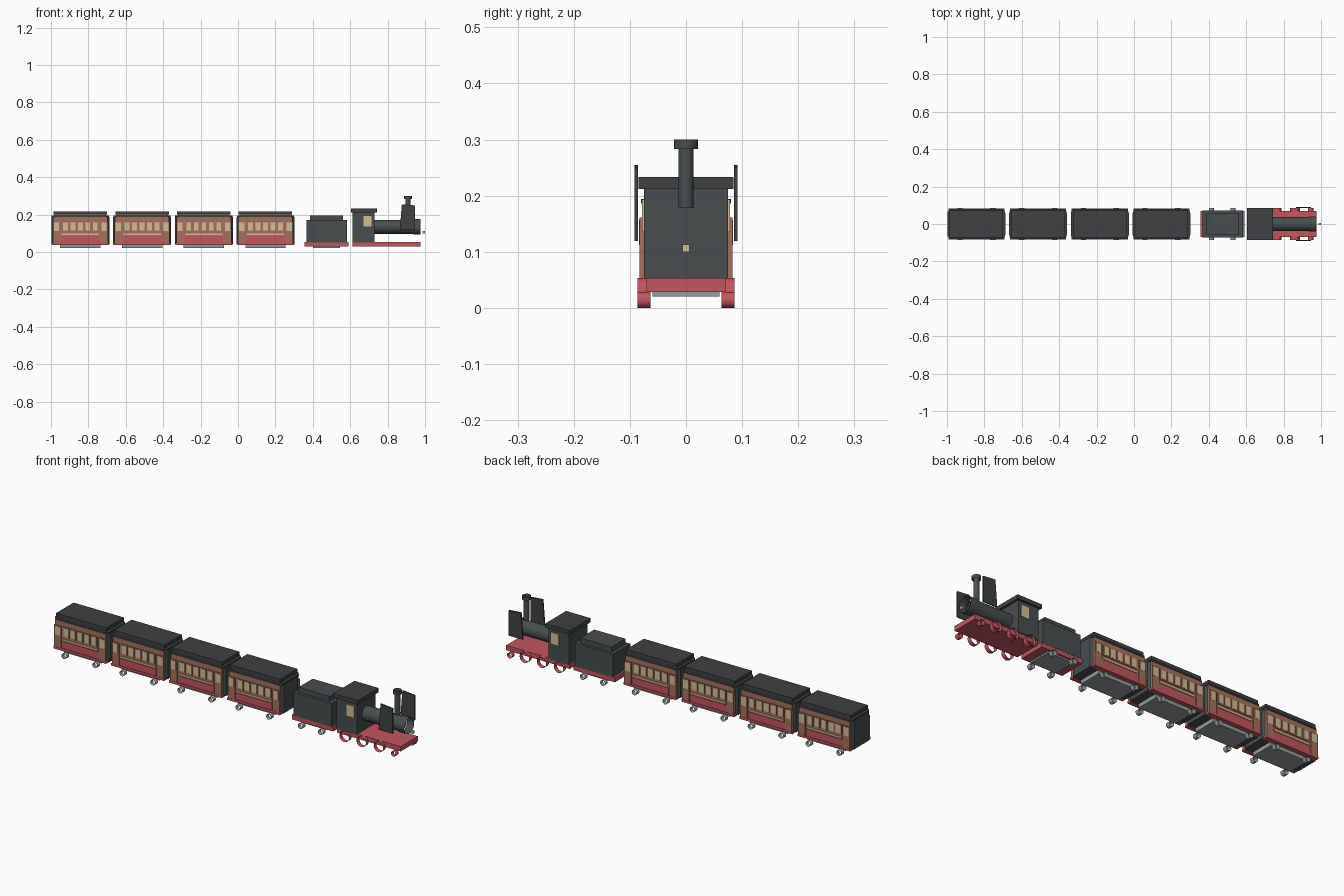
import bpy, bmesh
from math import pi
from mathutils import Matrix, Vector

if "Cube" in bpy.data.objects:
    bpy.data.objects.remove(bpy.data.objects["Cube"])


def mat(name, rgb):
    m = bpy.data.materials.new(name)
    m.diffuse_color = (*rgb, 1)
    m.use_nodes = True
    m.node_tree.nodes["Principled BSDF"].inputs["Base Color"].default_value = m.diffuse_color
    return m


DARK = mat("dark_grey", (0.065, 0.075, 0.078))
ROOF = mat("roof_grey", (0.05, 0.052, 0.055))
RED = mat("red", (0.55, 0.09, 0.11))
BROWN = mat("brown", (0.38, 0.16, 0.11))
CREAM = mat("cream", (0.65, 0.52, 0.30))
STEEL = mat("steel", (0.30, 0.33, 0.34))


def finish(name, bm, material, smooth=False):
    bmesh.ops.recalc_face_normals(bm, faces=bm.faces)
    me = bpy.data.meshes.new(name)
    bm.to_mesh(me)
    bm.free()
    for p in me.polygons:
        p.use_smooth = smooth
    me.materials.append(material)
    ob = bpy.data.objects.new(name, me)
    bpy.context.collection.objects.link(ob)
    return ob


def add_box(bm, x0, x1, y0, y1, z0, z1):
    m = Matrix.Translation(((x0 + x1) / 2, (y0 + y1) / 2, (z0 + z1) / 2))
    m = m @ Matrix.Diagonal((x1 - x0, y1 - y0, z1 - z0, 1))
    bmesh.ops.create_cube(bm, size=1, matrix=m)


def box(name, x0, x1, hy, z0, z1, material):
    bm = bmesh.new()
    add_box(bm, x0, x1, -hy, hy, z0, z1)
    return finish(name, bm, material)


def side_boxes(name, spans, y0, y1, z0, z1, material):
    """The same boxes on both long sides."""
    bm = bmesh.new()
    for x0, x1 in spans:
        add_box(bm, x0, x1, y0, y1, z0, z1)
        add_box(bm, x0, x1, -y1, -y0, z0, z1)
    return finish(name, bm, material)


def prism(name, pts, axis, a, b, material, mirror=False):
    """Extrude a profile: axis Z takes (x, y) points, axis Y takes (x, z)."""
    bm = bmesh.new()
    for s in ((1, -1) if mirror else (1,)):
        co = [(p, q, a) if axis == 'Z' else (p, s * a, q) for p, q in pts]
        f = bm.faces.new([bm.verts.new(c) for c in co])
        ext = bmesh.ops.extrude_face_region(bm, geom=[f])
        d = Vector((0, 0, b - a)) if axis == 'Z' else Vector((0, s * (b - a), 0))
        bmesh.ops.translate(bm, vec=d, verts=[v for v in ext["geom"]
                                              if isinstance(v, bmesh.types.BMVert)])
    return finish(name, bm, material)


def add_tube(bm, r, length, centre, axis, seg=32):
    """Open tube without caps."""
    rot = {'X': Matrix.Rotation(pi / 2, 4, 'Y'),
           'Y': Matrix.Rotation(pi / 2, 4, 'X'), 'Z': Matrix()}[axis]
    bmesh.ops.create_cone(bm, cap_ends=False, segments=seg, radius1=r, radius2=r,
                          depth=length, matrix=Matrix.Translation(centre) @ rot)


def tube(name, r, length, centre, axis, material):
    bm = bmesh.new()
    add_tube(bm, r, length, centre, axis)
    return finish(name, bm, material, True)


def wheels(name, xs, r, material):
    bm = bmesh.new()
    for x in xs:
        for y in (-0.075, 0.075):
            add_tube(bm, r, 0.023, (x, y, r), 'Y', 24)
    return finish(name, bm, material, True)


def octagon(hx, hy, c, cx):
    return [(cx + x, y) for x, y in (
        (-hx, -hy + c), (-hx + c, -hy), (hx - c, -hy), (hx, -hy + c),
        (hx, hy - c), (hx - c, hy), (-hx + c, hy), (-hx, hy - c))]


# Carriages
for i in range(4):
    c = -0.843 + 0.33 * i
    n = f"carriage_{i + 1}_"
    prism(n + "body", octagon(0.155, 0.074, 0.016, c), 'Z', 0.04, 0.187, DARK)
    side_boxes(n + "side_wall", [(c - 0.145, c + 0.145)], 0.06, 0.077, 0.05, 0.187, BROWN)
    side_boxes(n + "lower_panel", [(c - 0.104, c + 0.104)], 0.07, 0.081, 0.042, 0.086, RED)
    side_boxes(n + "sill_band", [(c - 0.15, c + 0.15)], 0.06, 0.084, 0.038, 0.05, RED)
    side_boxes(n + "cream_stripe", [(c - 0.1, c + 0.1)], 0.07, 0.081, 0.09, 0.098, CREAM)
    # windows and end doors
    wx = [c + 0.04 * k for k in range(-2, 3)]
    dx = [c - 0.127, c + 0.127]
    side_boxes(n + "window_frames", [(x - 0.018, x + 0.018) for x in wx],
               0.07, 0.081, 0.108, 0.161, BROWN)
    side_boxes(n + "windows", [(x - 0.013, x + 0.013) for x in wx],
               0.07, 0.082, 0.114, 0.157, CREAM)
    side_boxes(n + "doors", [(x - 0.02, x + 0.02) for x in dx],
               0.07, 0.083, 0.05, 0.161, BROWN)
    side_boxes(n + "door_windows", [(x - 0.014, x + 0.014) for x in dx],
               0.07, 0.084, 0.112, 0.157, CREAM)
    # two-step roof and underframe
    prism(n + "roof_edge", octagon(0.153, 0.08, 0.014, c), 'Z', 0.186, 0.194, ROOF)
    box(n + "roof_neck", c - 0.138, c + 0.138, 0.066, 0.19, 0.202, BROWN)
    box(n + "roof", c - 0.143, c + 0.143, 0.071, 0.199, 0.216, ROOF)
    box(n + "underframe", c - 0.108, c + 0.108, 0.06, 0.02, 0.041, STEEL)
    wheels(n + "wheels", (c - 0.0875, c + 0.0875), 0.014, STEEL)

# Tender
box("tender_frame", 0.356, 0.591, 0.07, 0.028, 0.052, RED)
box("tender_underframe", 0.40, 0.545, 0.06, 0.02, 0.03, STEEL)
box("tender_body", 0.367, 0.583, 0.071, 0.05, 0.17, DARK)
box("tender_coal_bunker", 0.385, 0.562, 0.057, 0.165, 0.196, DARK)
wheels("tender_wheels", (0.415, 0.53), 0.014, STEEL)

# Locomotive frame and wheels
box("locomotive_frame", 0.613, 0.975, 0.07, 0.028, 0.053, RED)
wheels("driving_wheels", (0.665, 0.762, 0.86), 0.0268, RED)
wheels("leading_wheels", (0.945,), 0.014, RED)

# Cab
box("cab", 0.613, 0.73, 0.075, 0.05, 0.214, DARK)
box("cab_roof", 0.603, 0.742, 0.085, 0.212, 0.233, ROOF)
side_boxes("cab_windows", [(0.672, 0.715)], 0.07, 0.078, 0.135, 0.193, CREAM)

# Boiler, smokebox, chimney and lamp
tube("boiler", 0.037, 0.205, (0.8325, 0, 0.134), 'X', DARK)
tube("smokebox", 0.041, 0.04, (0.955, 0, 0.134), 'X', DARK)
tube("chimney", 0.0135, 0.112, (0.908, 0, 0.234), 'Z', DARK)
tube("chimney_cap", 0.021, 0.017, (0.908, 0, 0.2915), 'Z', DARK)
box("headlamp", 0.987, 1.0, 0.0065, 0.1, 0.113, CREAM)

# Smoke deflectors
prism("smoke_deflectors", [(0.865, 0.119), (0.945, 0.119), (0.945, 0.249), (0.876, 0.255)],
      'Y', 0.0855, 0.092, ROOF, True)
